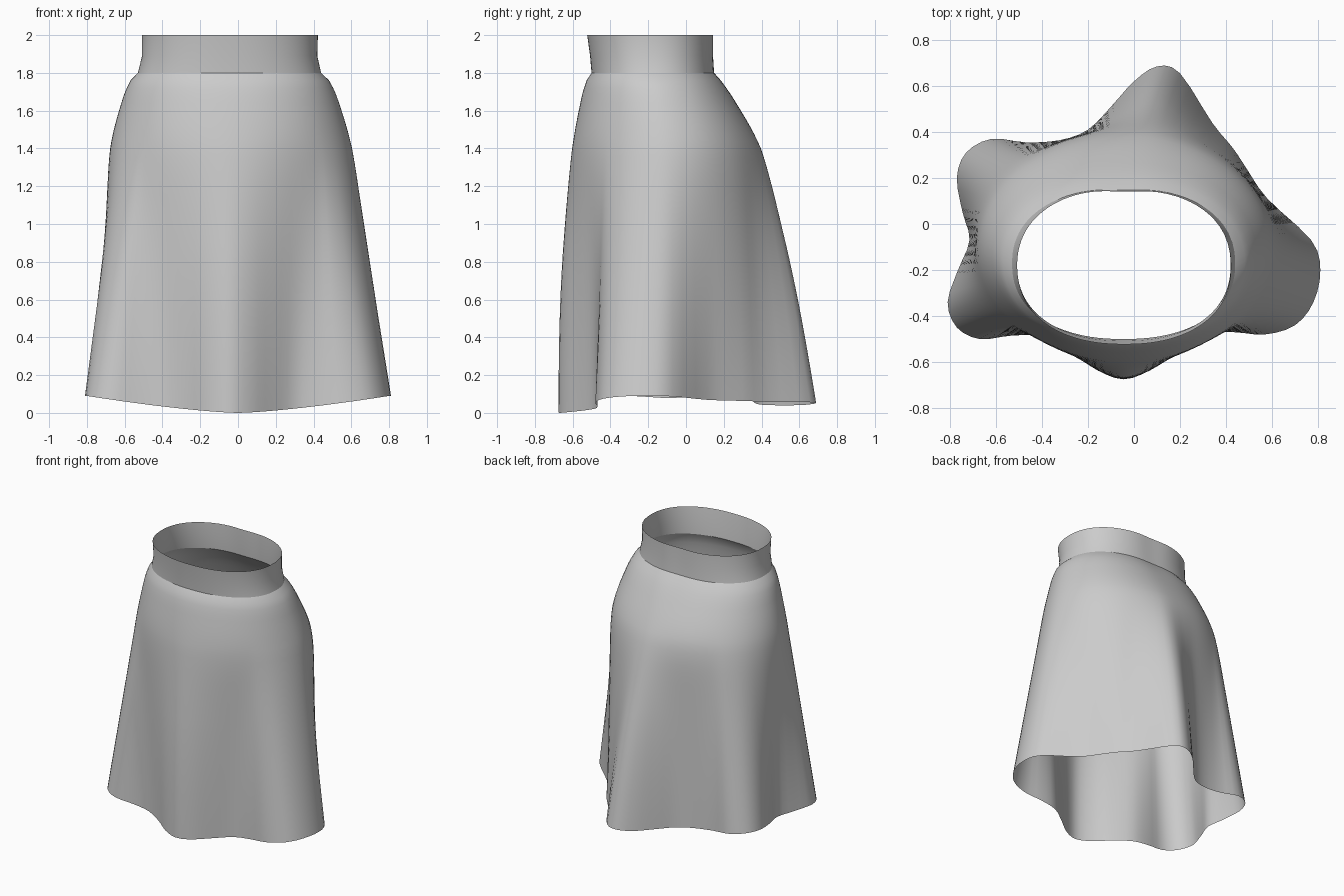
import bpy, bmesh, math
from mathutils import Vector

if "Cube" in bpy.data.objects:
    bpy.data.objects.remove(bpy.data.objects["Cube"])

# Hem outline seen from above: five hanging folds
HEM = [(.81, -.2), (.77, -.07), (.58, .11), (.49, .24), (.43, .33), (.34, .44), (.2, .655),
       (.1, .685), (0, .62), (-.1, .51), (-.2, .41), (-.32, .365), (-.47, .355), (-.62, .37),
       (-.73, .31), (-.77, .2), (-.745, .05), (-.715, -.07), (-.765, -.2), (-.81, -.34),
       (-.77, -.45), (-.67, -.5), (-.53, -.485), (-.4, -.49), (-.27, -.555), (-.16, -.635),
       (-.045, -.675), (.07, -.635), (.18, -.555), (.3, -.48), (.43, -.47), (.57, -.48),
       (.7, -.44), (.78, -.34)]
STEPS = 3


def closed_spline(pts, steps):
    """Catmull-Rom through a closed outline."""
    out, n = [], len(pts)
    for i in range(n):
        a, b, c, d = (Vector(pts[(i + k) % n]) for k in (-1, 0, 1, 2))
        for s in range(steps):
            t = s / steps
            out.append(.5 * (2 * b + (c - a) * t + (2 * a - 5 * b + 4 * c - d) * t * t
                             + (3 * b - a - 3 * c + d) * t ** 3))
    return out


def oval(angle, x0, x1, y0, y1, power):
    """Point on a rounded oval fitted to the given extents."""
    c, s = math.cos(angle), math.sin(angle)
    r = (abs(c) ** power + abs(s) ** power) ** (-1 / power)
    return Vector(((x0 + x1) / 2 + r * c * (x1 - x0) / 2,
                   (y0 + y1) / 2 + r * s * (y1 - y0) / 2))


hem = closed_spline(HEM, STEPS)
angles = [math.atan2((p.y + .1) / .5, (p.x + .04) / .64) for p in hem]
hip = [oval(a, -.685, .608, -.605, .41, 1.97) for a in angles]


def waist_ring(x0, x1, y0, y1, dent):
    ring = []
    for a in angles:
        p = oval(a, x0, x1, y0, y1, 2.25)
        if math.sin(a) > 0:
            p.y -= dent * math.exp(-((p.x + .04) / .12) ** 2)
        ring.append(p)
    return ring


def loft(name, rings):
    """Skin a stack of closed rings into one cloth surface."""
    bm = bmesh.new()
    rows = [[bm.verts.new(p) for p in ring] for ring in rings]
    n = len(rows[0])
    for lo, hi in zip(rows, rows[1:]):
        for i in range(n):
            j = (i + 1) % n
            bm.faces.new((lo[i], lo[j], hi[j], hi[i]))
    mesh = bpy.data.meshes.new(name)
    bm.to_mesh(mesh)
    bm.free()
    mesh.shade_smooth()
    ob = bpy.data.objects.new(name, mesh)
    bpy.context.collection.objects.link(ob)
    return ob


def hem_height(p):
    return .09 * min(1, abs(p.x / .8) ** 1.4) + .045 * max(0, min(1, (p.y + .1) / .78))


seam = waist_ring(-.53, .44, -.50, .156, .008)

# Skirt body: hem up to hips, then hips in to the waist seam
rings = []
for k in range(29):
    t = 1 - k / 28
    ring = []
    for h, p in zip(hip, hem):
        q = h.lerp(p, t)
        # front and rear folds fall out a little earlier than the sides
        bulge = .02 * math.sin(math.pi * t)
        q.y += bulge * (max(0, (p.y - .4) / .28) - max(0, (-.5 - p.y) / .17))
        ring.append(Vector((q.x, q.y, 1.4 + (hem_height(p) - 1.4) * t)))
    rings.append(ring)
for k in range(1, 11):
    t = 1 - k / 10
    ring = []
    for a, h, w in zip(angles, hip, seam):
        power = .6 + .26 * max(0, math.sin(a))
        q = w.lerp(h, t ** power)
        ring.append(Vector((q.x, q.y, 1.8 - .4 * t)))
    rings.append(ring)

# Relax each vertical line around the hips so the cloth curves softly
for _ in range(12):
    old = [[p.copy() for p in ring] for ring in rings]
    for r in range(18, len(rings) - 4):
        for i, p in enumerate(rings[r]):
            p.xy = (old[r - 1][i].xy + 2 * old[r][i].xy + old[r + 1][i].xy) / 4
loft("skirt_body", rings)

# Waistband: slightly pinched at mid height
mid = waist_ring(-.508, .42, -.508, .152, .01)
top = waist_ring(-.508, .423, -.523, .153, .012)
loft("waistband", [[(p.x, p.y, z) for p in ring]
                   for ring, z in ((seam, 1.8), (mid, 1.89), (top, 2.0))])
